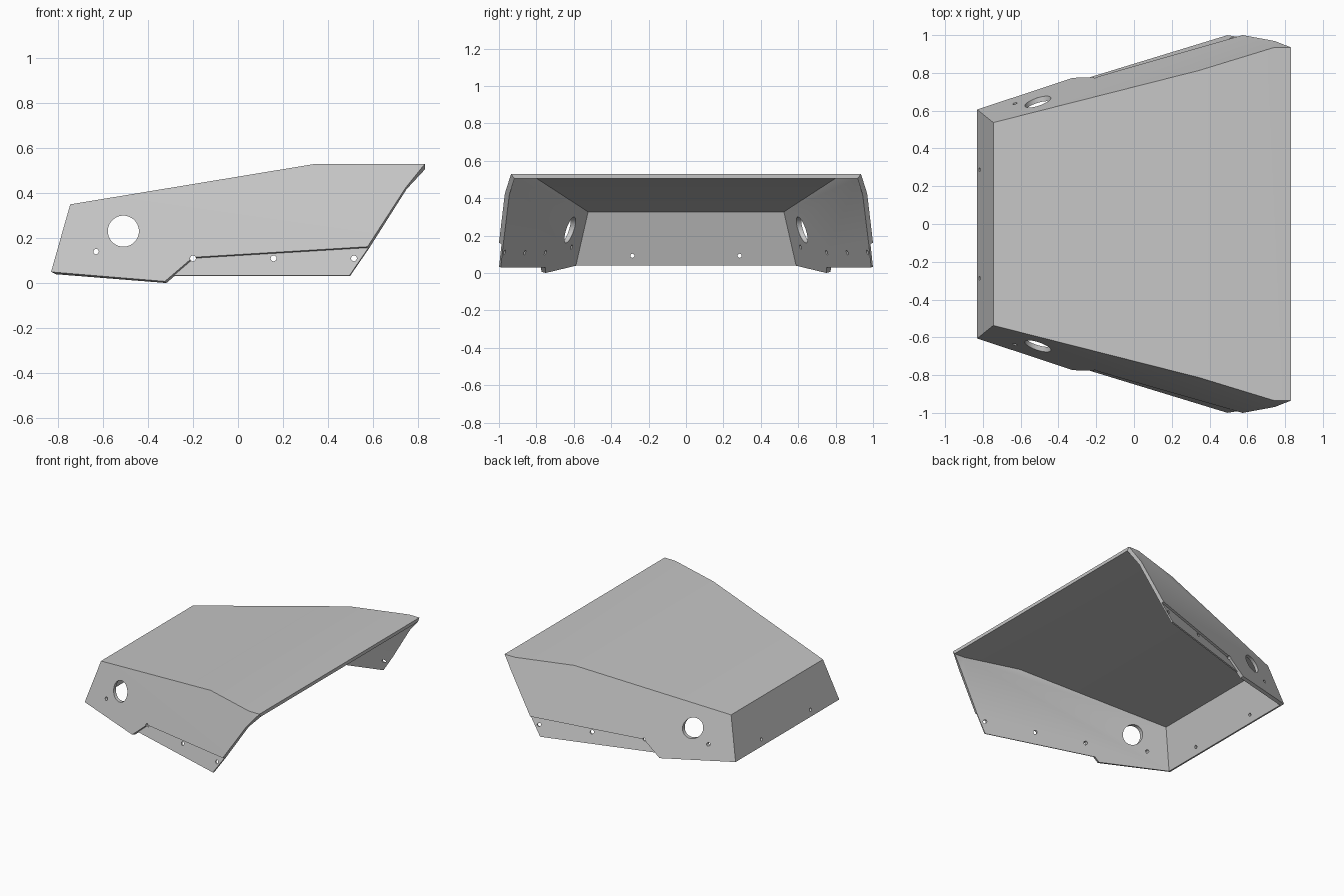
import bpy
import math
from mathutils import Matrix, Vector

cube = bpy.data.objects.get("Cube")
if cube:
    bpy.data.objects.remove(cube, do_unlink=True)

WALL = 0.025      # sheet thickness
REBATE = 0.015    # depth of the step above each lower flange

metal = bpy.data.materials.new("light grey")
metal.use_nodes = True
GREY = (0.56, 0.56, 0.56, 1)
metal.diffuse_color = GREY
metal.node_tree.nodes["Principled BSDF"].inputs["Base Color"].default_value = GREY


def on_side(x, z, sign):
    """Point on the leaning side panel."""
    return Vector((x, sign * (0.8739 + 0.3057 * x - 0.3166 * z), z))


def inward(sign):
    return Vector((0.3057, -sign, -0.3166)).normalized()


def make_object(name, polygons):
    """Mesh from polygons given as lists of points, sharing equal points."""
    points, faces = [], []
    for poly in polygons:
        face = []
        for p in poly:
            key = tuple(round(c, 5) for c in p)
            if key not in points:
                points.append(key)
            face.append(points.index(key))
        faces.append(face)
    mesh = bpy.data.meshes.new(name)
    mesh.from_pydata(points, [], faces)
    mesh.materials.append(metal)
    obj = bpy.data.objects.new(name, mesh)
    bpy.context.collection.objects.link(obj)
    return obj


def thicken(obj, thickness):
    mod = obj.modifiers.new("thickness", "SOLIDIFY")
    mod.thickness = thickness
    mod.offset = -1
    mod.use_even_offset = True
    mod.use_quality_normals = True


# Side panel outline, in x and z
nose_low, nose_top = (-0.83, 0.045), (-0.745, 0.345)
roof_bend, roof_end = (0.345, 0.525), (0.745, 0.525)
rear_upper, rear_step = (0.745, 0.42), (0.575, 0.157)
step_front, heel = (-0.20, 0.11), (-0.325, 0.003)
outline = [nose_low, nose_top, roof_bend, roof_end, rear_upper,
           rear_step, step_front, heel]
flange_outline = [step_front, rear_step, (0.49, 0.033), (-0.29, 0.033)]


def across(*pairs):
    """Polygon spanning both sides, facing up or forward to -x."""
    return ([on_side(*p, -1) for p in pairs]
            + [on_side(*p, 1) for p in reversed(pairs)])


def tip(sign):
    corner = on_side(*roof_end, sign)
    return Vector((0.83, corner.y, corner.z))


# Folded cover: nose, sloping roof, flat roof, sides and rear corner tips
panels = [
    across(nose_top, nose_low)[::-1],
    across(nose_top, roof_bend),
    [on_side(*roof_bend, -1), on_side(*roof_end, -1), tip(-1),
     tip(1), on_side(*roof_end, 1), on_side(*roof_bend, 1)],
]
for sign in (-1, 1):
    side = [on_side(*p, sign) for p in outline]
    end = [on_side(*roof_end, sign), tip(sign), on_side(*rear_upper, sign)]
    for poly in (side, end):
        panels.append(poly if sign > 0 else poly[::-1])
# the nose must wind outward like the other panels
panels[0] = [on_side(*nose_low, -1), on_side(*nose_top, -1),
             on_side(*nose_top, 1), on_side(*nose_low, 1)][::-1]
cover = make_object("folded_cover", panels)
thicken(cover, WALL)

# Thin recessed flanges along the lower sides
parts = [cover]
for sign, label in ((1, "left"), (-1, "right")):
    poly = [on_side(*p, sign) + inward(sign) * REBATE for p in flange_outline]
    flange = make_object(label + "_lower_flange", [poly if sign > 0 else poly[::-1]])
    thicken(flange, WALL - REBATE)
    parts.append(flange)

# Orient every sheet outward before thickening
for obj in parts:
    for face in list(obj.data.polygons):
        away = face.center - Vector((0, 0, 0.1))
        if face.normal.dot(away) < 0:
            face.flip()
    obj.data.update()

# Drill the large side holes, the side screw holes and the nose screw holes
cutters = []


def drill(center, radius, depth, axis):
    bpy.ops.mesh.primitive_cylinder_add(vertices=48 if radius > 0.05 else 16,
                                        radius=radius, depth=depth)
    cutter = bpy.context.object
    cutter.matrix_world = (Matrix.Translation(center)
                           @ Matrix.Rotation(math.pi / 2, 4, axis))
    cutter.hide_render = True
    cutters.append(cutter)


side_holes = [(-0.509, 0.226, 0.069), (-0.63, 0.135, 0.012)]
side_holes += [(x, 0.105, 0.013) for x in (-0.2, 0.158, 0.515)]
for x, z, radius in side_holes:
    drill((x, 0, z), radius, 3, "X")
for y in (-0.287, 0.287):
    drill((-0.82, y, 0.088), 0.011, 0.3, "Y")

for obj in parts:
    for cutter in cutters:
        mod = obj.modifiers.new("hole", "BOOLEAN")
        mod.operation = "DIFFERENCE"
        mod.solver = "EXACT"
        mod.object = cutter

# Bake the modifiers and remove the drills
bpy.context.view_layer.update()
graph = bpy.context.evaluated_depsgraph_get()
baked = [bpy.data.meshes.new_from_object(obj.evaluated_get(graph)) for obj in parts]
for obj, mesh in zip(parts, baked):
    obj.modifiers.clear()
    obj.data = mesh
    mesh.materials.clear()
    mesh.materials.append(metal)
for cutter in cutters:
    bpy.data.objects.remove(cutter, do_unlink=True)

# Smooth hole walls, crisp folds
bpy.ops.object.select_all(action="DESELECT")
for obj in parts:
    obj.select_set(True)
bpy.context.view_layer.objects.active = cover
bpy.ops.object.shade_smooth_by_angle(angle=math.radians(25))
# Rest the lowest point on the ground
low = min(v.co.z for obj in parts for v in obj.data.vertices)
for obj in parts:
    obj.location.z -= low
